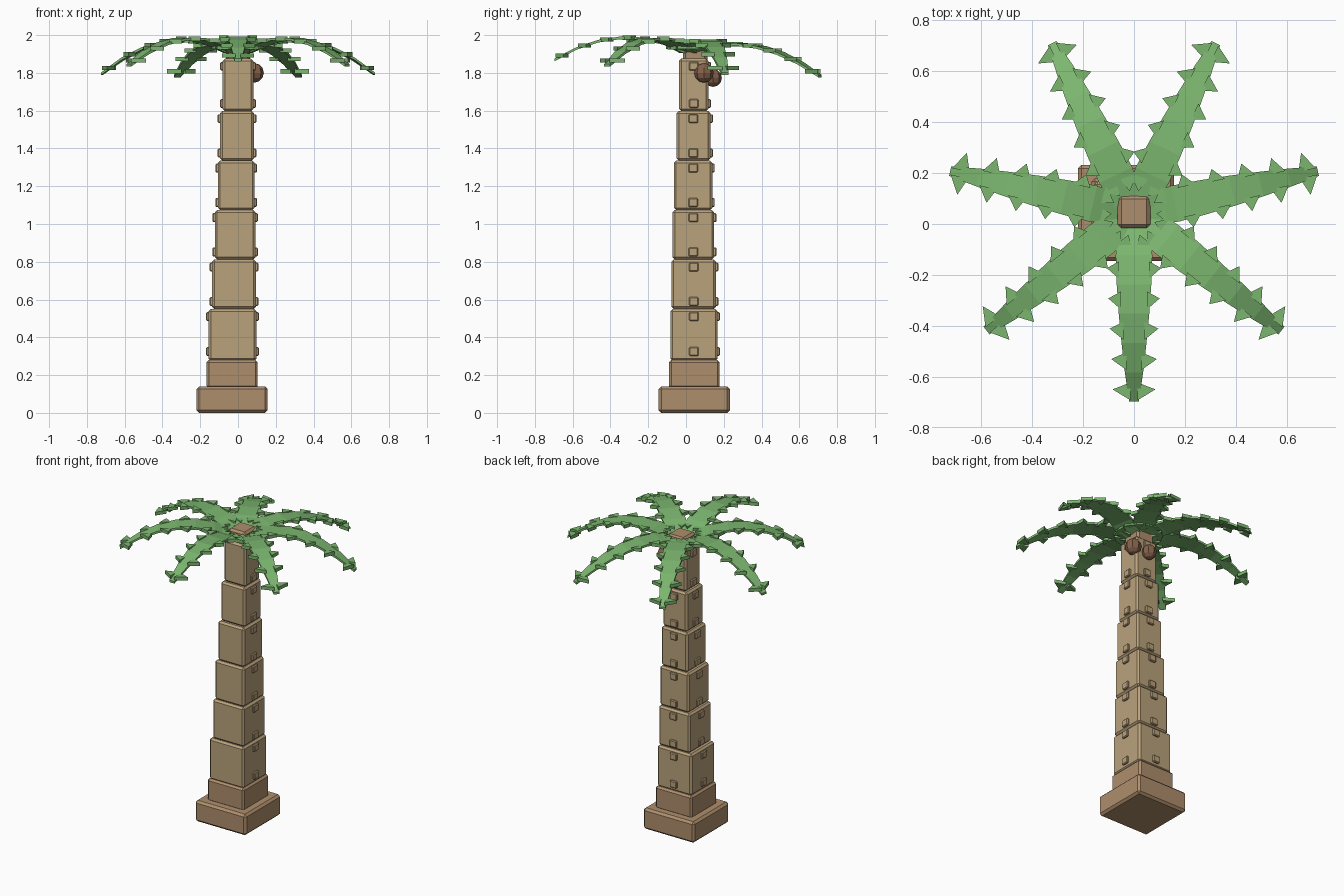
import bpy, bmesh
from math import radians, cos, sin
from mathutils import Vector

if "Cube" in bpy.data.objects:
    bpy.data.objects.remove(bpy.data.objects["Cube"])


def material(name, rgb):
    m = bpy.data.materials.new(name)
    m.diffuse_color = (*rgb, 1)
    m.use_nodes = True
    m.node_tree.nodes["Principled BSDF"].inputs["Base Color"].default_value = m.diffuse_color
    return m


BARK = material("bark", (0.49, 0.36, 0.20))
DARK = material("dark_bark", (0.42, 0.27, 0.15))
NUT = material("nut_shell", (0.23, 0.12, 0.07))
LEAF = material("leaf", (0.20, 0.47, 0.16))


def finish(bm, name, mat):
    bmesh.ops.recalc_face_normals(bm, faces=bm.faces)
    me = bpy.data.meshes.new(name)
    bm.to_mesh(me)
    bm.free()
    me.materials.append(mat)
    ob = bpy.data.objects.new(name, me)
    bpy.context.collection.objects.link(ob)
    return ob


def box(name, lo, hi, mat, bevel):
    bm = bmesh.new()
    bmesh.ops.create_cube(bm, size=1)
    for v in bm.verts:
        v.co = Vector([lo[i] + (v.co[i] + 0.5) * (hi[i] - lo[i]) for i in range(3)])
    ob = finish(bm, name, mat)
    mod = ob.modifiers.new("chamfer", "BEVEL")
    mod.width, mod.segments = bevel, 1
    return ob


# Plinth and collar at the foot
box("foot_plinth", (-0.22, -0.145, 0), (0.157, 0.232, 0.14), DARK, 0.014)
box("foot_collar", (-0.166, -0.09, 0.13), (0.104, 0.178, 0.28), DARK, 0.012)

# Tapering, slightly leaning trunk: x range, y range, z range
trunk = [
    (-0.156, 0.098, -0.083, 0.167, 0.275, 0.55),
    (-0.137, 0.095, -0.077, 0.158, 0.55, 0.812),
    (-0.123, 0.092, -0.071, 0.149, 0.812, 1.074),
    (-0.107, 0.088, -0.064, 0.139, 1.074, 1.336),
    (-0.095, 0.084, -0.050, 0.129, 1.336, 1.598),
    (-0.081, 0.081, -0.037, 0.119, 1.598, 1.875),
]
for n, (x0, x1, y0, y1, z0, z1) in enumerate(trunk, 1):
    box(f"trunk_segment_{n}", (x0, y0, z0), (x1, y1, z1), BARK, 0.012)
    xc, yc = (x0 + x1) / 2, (y0 + y1) / 2
    # Bark stubs on the left, right and back faces, near both ends
    for end, z in (("lower", max(z0, 0.285) + 0.04), ("upper", z1 - 0.04)):
        for side, x, y, dx, dy in (("left", x0, yc, 0.013, 0.025),
                                   ("right", x1, yc, 0.013, 0.025),
                                   ("back", xc, y1, 0.025, 0.013)):
            box(f"bark_stub_{n}_{end}_{side}", (x - dx, y - dy, z - 0.023),
                (x + dx, y + dy, z + 0.023), BARK, 0.005)

# Cap in the middle of the crown
box("crown_cap", (-0.064, -0.016, 1.85), (0.064, 0.113, 1.948), DARK, 0.014)


# Fronds: arched tapering blade with triangular barbs
CX, CY, R0, R1 = 0.0, 0.043, 0.05, 0.74
WIDTHS = [0.058, 0.072, 0.068, 0.060, 0.049, 0.036, 0.019]


def frond(name, angle, z_start, z_mid, z_tip):
    a = radians(angle)
    c = 2 * (z_start + z_tip - 2 * z_mid)
    b = z_tip - z_start - c

    def point(r, w, dz):
        t = (r - R0) / (R1 - R0)
        z = z_start + b * t + c * t * t + dz
        return (CX + r * cos(a) - w * sin(a), CY + r * sin(a) + w * cos(a), z)

    bm = bmesh.new()
    last = None
    for i, w in enumerate(WIDTHS):
        r = R0 + (R1 - R0) * i / (len(WIDTHS) - 1)
        ring = [bm.verts.new(point(r, s * w, d))
                for s, d in ((-1, -0.007), (1, -0.007), (1, 0.007), (-1, 0.007))]
        if last:
            for k in range(4):
                bm.faces.new((last[k], last[k - 1], ring[k - 1], ring[k]))
        else:
            bm.faces.new(ring)
        last = ring
    bm.faces.new(last)
    finish(bm, name, LEAF)

    bm = bmesh.new()
    for k in range(6):
        r = 0.105 + 0.119 * k
        reach = 0.112 - 0.0055 * k
        t = (r - R0) / (R1 - R0) * (len(WIDTHS) - 1)
        i = min(int(t), len(WIDTHS) - 2)
        w = WIDTHS[i] + (WIDTHS[i + 1] - WIDTHS[i]) * (t - i) - 0.012
        zc = point(r, 0, 0)[2]
        for s in (-1, 1):
            tri = [point(r - 0.035, s * w, 0), point(r - 0.008, s * reach, 0),
                   point(r + 0.035, s * w, 0)]
            low = [bm.verts.new((p[0], p[1], zc - 0.011)) for p in tri]
            top = [bm.verts.new((p[0], p[1], zc + 0.011)) for p in tri]
            bm.faces.new(low)
            bm.faces.new(top)
            for j in range(3):
                bm.faces.new((low[j - 1], low[j], top[j], top[j - 1]))
    finish(bm, name + "_barbs", LEAF)


STEP = 360 / 7
frond("front_frond", -90, 1.91, 1.985, 1.868)
for label, k, zs in (("front_side", 1, (1.912, 1.978, 1.84)),
                     ("side", 2, (1.915, 1.962, 1.795)),
                     ("back", 3, (1.928, 1.935, 1.783))):
    frond(f"right_{label}_frond", -90 + k * STEP, *zs)
    frond(f"left_{label}_frond", -90 - k * STEP, *zs)

# Nuts hanging at the back right of the crown
for n, (loc, rad) in enumerate((((0.085, 0.095, 1.80), 0.052),
                                ((0.0, 0.143, 1.773), 0.047)), 1):
    bm = bmesh.new()
    bmesh.ops.create_uvsphere(bm, u_segments=8, v_segments=6, radius=rad)
    bmesh.ops.translate(bm, vec=loc, verts=bm.verts)
    finish(bm, f"nut_{n}", NUT)
